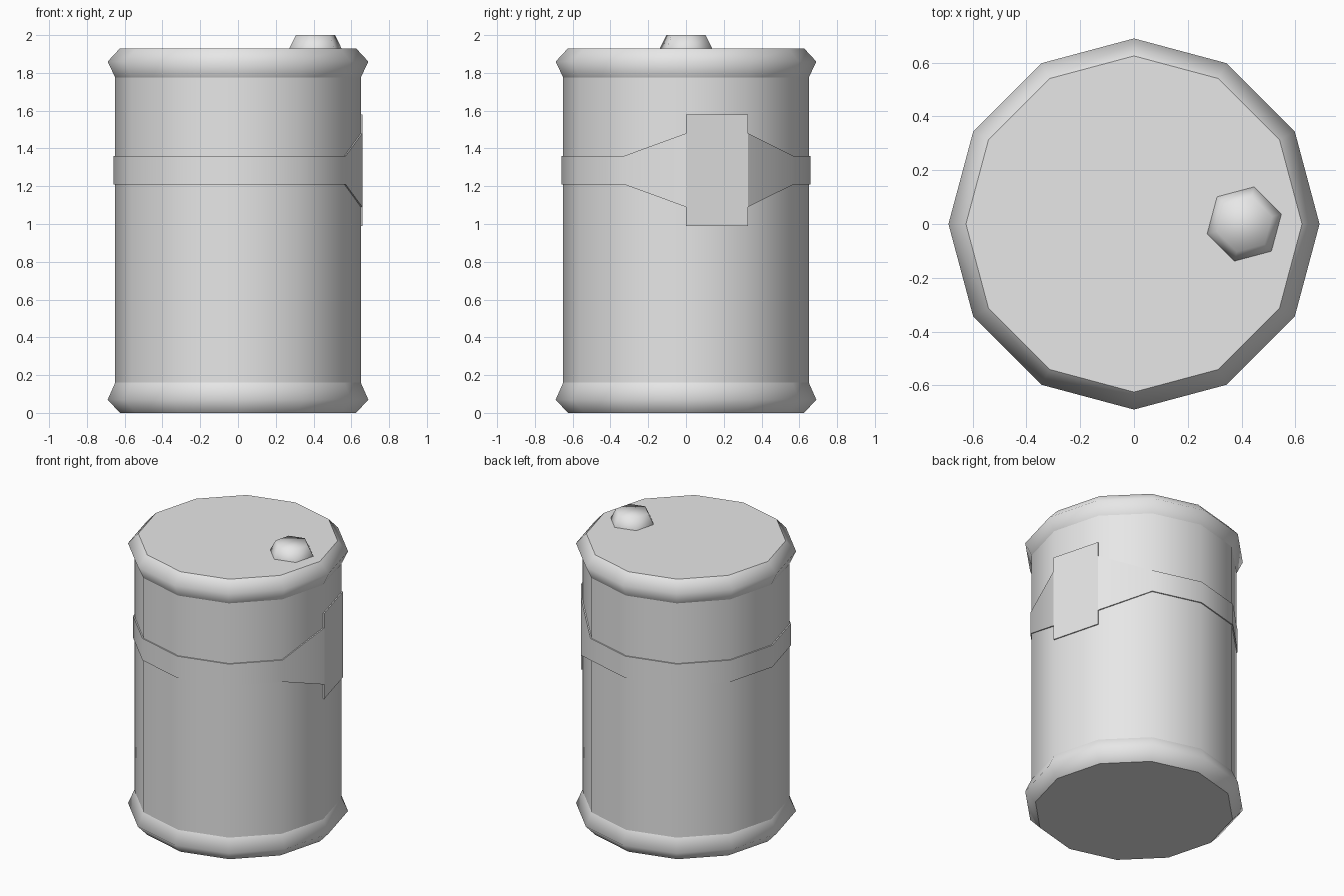
import bpy, bmesh
from math import sin, cos, radians

if "Cube" in bpy.data.objects:
    bpy.data.objects.remove(bpy.data.objects["Cube"])

SIDES = 12
grey = bpy.data.materials.new("light_grey")
grey.use_nodes = True
grey.diffuse_color = (0.8, 0.8, 0.8, 1)
grey.node_tree.nodes["Principled BSDF"].inputs["Base Color"].default_value = (0.8, 0.8, 0.8, 1)


def finish(name, bm):
    bmesh.ops.recalc_face_normals(bm, faces=bm.faces)
    mesh = bpy.data.meshes.new(name)
    bm.to_mesh(mesh)
    bm.free()
    mesh.materials.append(grey)
    obj = bpy.data.objects.new(name, mesh)
    bpy.context.collection.objects.link(obj)
    return obj


def lathe(name, profile, sides, turn=0, sharp_heights=()):
    """Closed, smooth solid of revolution with sharp rings at given heights."""
    bm = bmesh.new()
    rings = []
    for r, z in profile:
        angles = [radians(turn + 360 * k / sides) for k in range(sides)]
        rings.append([bm.verts.new((r * cos(a), r * sin(a), z)) for a in angles])
    for low, high in zip(rings, rings[1:]):
        for k in range(sides):
            n = (k + 1) % sides
            bm.faces.new((low[k], low[n], high[n], high[k]))
    bm.faces.new(rings[0])
    bm.faces.new(rings[-1])
    for f in bm.faces:
        f.smooth = True
    for e in bm.edges:
        z0, z1 = (v.co.z for v in e.verts)
        if abs(z0 - z1) < 1e-5 and any(abs(z0 - h) < 1e-4 for h in sharp_heights):
            e.smooth = False
    return finish(name, bm)


def wrap(name, stations, inner, outer, mid):
    """Thin strip around the drum; stations are (corner index, half height)."""
    bm = bmesh.new()
    loops = []
    for k, half in stations:
        a = radians(360 * k / SIDES)
        corners = ((inner, -half), (outer, -half), (outer, half), (inner, half))
        loops.append([bm.verts.new((r * cos(a), r * sin(a), mid + h)) for r, h in corners])
    for a, b in zip(loops, loops[1:]):
        for i in range(4):
            j = (i + 1) % 4
            bm.faces.new((a[i], a[j], b[j], b[i]))
    bm.faces.new(loops[0])
    bm.faces.new(loops[-1])
    obj = finish(name, bm)
    bpy.ops.object.select_all(action="DESELECT")
    obj.select_set(True)
    bpy.context.view_layer.objects.active = obj
    bpy.ops.object.shade_smooth_by_angle(angle=radians(40))
    return obj


# Drum with flared rims
lathe("drum", [(0.625, 0), (0.69, 0.07), (0.65, 0.16),
               (0.65, 1.775), (0.69, 1.86), (0.625, 1.93)],
      SIDES, sharp_heights=(0, 0.16, 1.775, 1.93))

# Filler cap near the rim of the lid
cap = lathe("filler_cap", [(0.143, 1.92), (0.143, 1.93), (0.107, 2.0)], 6, turn=15)
cap.location.x = 0.41

# Strap that widens towards the label plate
strap = [(k, 0.075) for k in range(2, SIDES)]
wrap("strap", [(1, 0.195)] + strap + [(SIDES, 0.195)], 0.645, 0.658, 1.285)

# Flat label plate on one facet
wrap("label_plate", [(0, 0.295), (1, 0.295)], 0.645, 0.658, 1.285)
